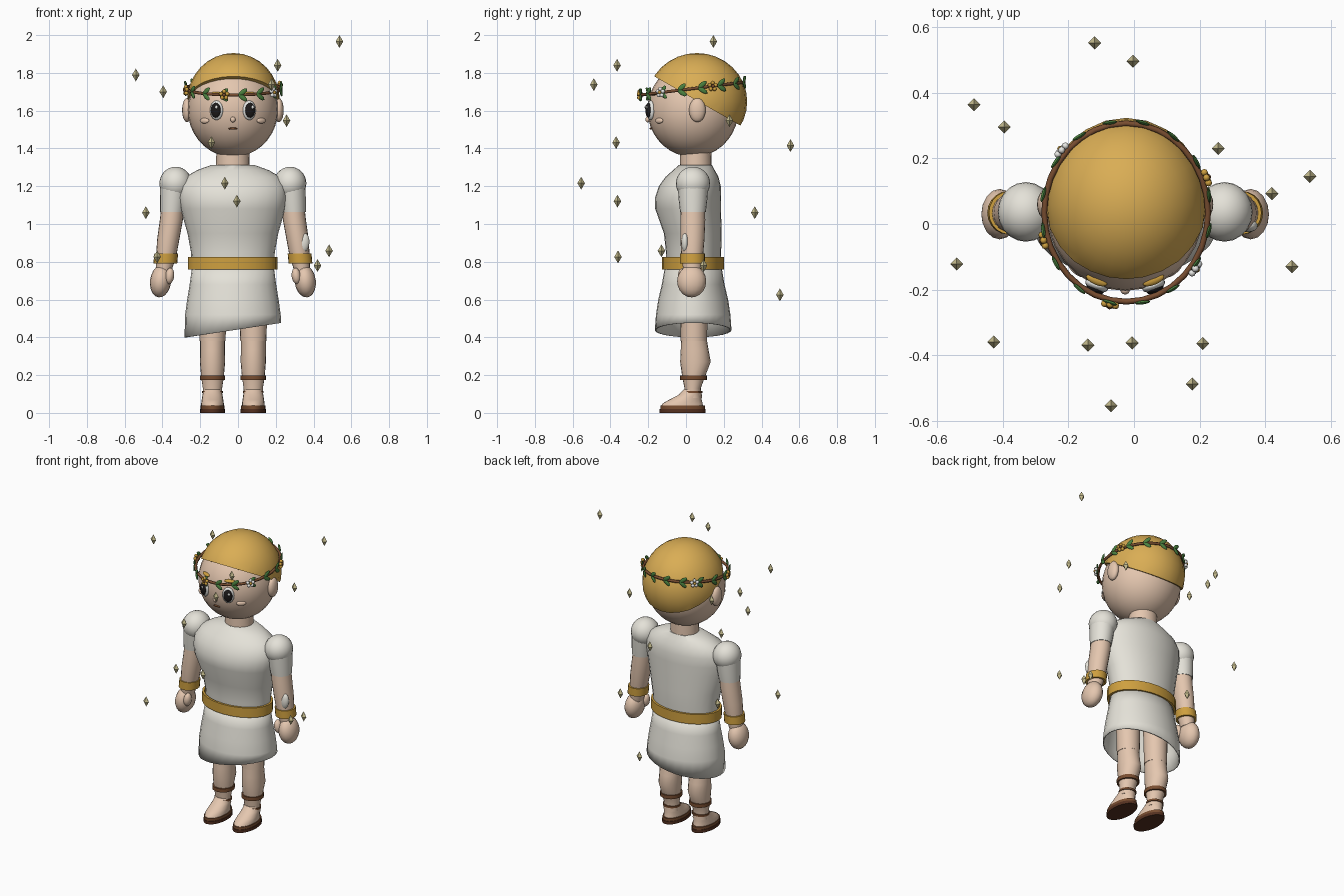
import bpy, bmesh, math
from mathutils import Vector, Matrix, Euler

if "Cube" in bpy.data.objects:
    bpy.data.objects.remove(bpy.data.objects["Cube"])

CX, CY = -0.027, 0.037   # body axis


def material(name, rgb):
    m = bpy.data.materials.new(name)
    m.diffuse_color = (*rgb, 1)
    m.use_nodes = True
    m.node_tree.nodes["Principled BSDF"].inputs["Base Color"].default_value = m.diffuse_color
    return m


SKIN = material("skin", (.78, .57, .43))
CLOTH = material("cloth", (.78, .76, .69))
HAIR = material("hair", (.70, .42, .09))
GOLD = material("gold", (.62, .35, .05))
BROWN = material("brown", (.19, .075, .03))
SOLE = material("dark sole", (.09, .03, .014))
GREEN = material("leaf green", (.07, .22, .05))
BLACK = material("black", (.012, .01, .01))
WHITE = material("white", (.85, .85, .82))
GEM = material("pale gem", (.58, .52, .28))


def finish(name, bm, mat, smooth=35):
    bmesh.ops.recalc_face_normals(bm, faces=bm.faces)
    mesh = bpy.data.meshes.new(name)
    bm.to_mesh(mesh)
    bm.free()
    mesh.materials.append(mat)
    ob = bpy.data.objects.new(name, mesh)
    bpy.context.collection.objects.link(ob)
    if smooth:
        bpy.ops.object.select_all(action='DESELECT')
        ob.select_set(True)
        bpy.context.view_layer.objects.active = ob
        bpy.ops.object.shade_smooth_by_angle(angle=math.radians(smooth))
    return ob


def loft(name, mat, rings, n=20, caps=True, closed=False, slope=0, smooth=40):
    """Stack elliptical rings (cx, cy, z, rx, ry); slope tilts the first ring along x."""
    bm = bmesh.new()
    loops = []
    for k, (cx, cy, z, rx, ry) in enumerate(rings):
        loop = []
        for i in range(n):
            a = 2 * math.pi * i / n
            tilt = slope * rx * math.cos(a) if k == 0 else 0
            loop.append(bm.verts.new((cx + rx * math.cos(a), cy + ry * math.sin(a), z + tilt)))
        loops.append(loop)
    pairs = list(zip(loops, loops[1:])) + ([(loops[-1], loops[0])] if closed else [])
    for a, b in pairs:
        for i in range(n):
            j = (i + 1) % n
            bm.faces.new((a[i], a[j], b[j], b[i]))
    if caps and not closed:
        bm.faces.new(loops[0])
        bm.faces.new(loops[-1])
    return finish(name, bm, mat, smooth)


def band(name, mat, cx, cy, z0, z1, rx, ry, t=.012, n=20):
    return loft(name, mat, [(cx, cy, z0, rx, ry), (cx, cy, z1, rx, ry),
                            (cx, cy, z1, rx - t, ry - t), (cx, cy, z0, rx - t, ry - t)], n, closed=True)


def add_ball(bm, loc, radii, rot=Matrix.Identity(3), u=16, v=10):
    mat = Matrix.Translation(loc) @ rot.to_4x4() @ Matrix.Diagonal((*radii, 1))
    bmesh.ops.create_uvsphere(bm, u_segments=u, v_segments=v, radius=1, matrix=mat)


def ball(name, mat, loc, radii, rot=Matrix.Identity(3), u=16, v=10):
    bm = bmesh.new()
    add_ball(bm, loc, radii, rot, u, v)
    return finish(name, bm, mat, 60)


# Head, neck and nose
HEAD, HR = Vector((CX, CY, 1.605)), Vector((.239, .241, .25))
ball("head", SKIN, HEAD, HR, u=28, v=18)
loft("neck", SKIN, [(CX, .052, 1.26, .09, .085), (CX, .052, 1.42, .087, .082)])
ball("nose", SKIN, (CX, -.203, 1.553), (.014, .012, .015))
ball("mouth", BROWN, (CX, -.185, 1.505), (.024, .008, .006))


def on_face(dx, z):
    """Point on the head front and the turn that follows its surface."""
    dz = z - HEAD.z
    y = -HR.y * math.sqrt(max(0, 1 - (dx / HR.x) ** 2 - (dz / HR.z) ** 2))
    return Vector((CX + dx, CY + y, z)), Euler((dz * 2, 0, math.atan2(dx, -y))).to_matrix()


# Face details and ears
for s, side in ((-1, "left"), (1, "right")):
    p, r = on_face(s * .087, 1.602)
    ball(side + "_eye_white", WHITE, p, (.037, .018, .052), r)
    ball(side + "_pupil", BLACK, p + r @ Vector((0, -.012, 0)), (.028, .014, .040), r)
    ball(side + "_eye_glint", WHITE, p + r @ Vector((.009, -.025, .016)), (.008, .005, .009), r, 10, 6)
    p, r = on_face(s * .087, 1.69)
    ball(side + "_eyebrow", GOLD, p, (.035, .014, .010), r)
    p, r = on_face(s * .150, 1.547)
    ball(side + "_cheek", SKIN, p, (.030, .010, .015), r)
    ball(side + "_ear", SKIN, (CX + s * .243, .06, 1.603), (.026, .044, .064))

# Hair cap: sphere trimmed by a plane sloping down to the back
bm = bmesh.new()
add_ball(bm, (CX + .003, .058, 1.648), (.246, .266, .257), u=24, v=16)
cut = bmesh.ops.bisect_plane(bm, geom=bm.verts[:] + bm.edges[:] + bm.faces[:],
                             plane_co=(0, -.165, 1.78), plane_no=(0, .26, .455), clear_inner=True)
bmesh.ops.holes_fill(bm, edges=[e for e in bm.edges if e.is_boundary])
finish("hair", bm, HAIR)

# Tunic top, skirt with slanted hem, belt
loft("tunic_top", CLOTH, [
    (CX, .04, .74, .215, .140), (CX, .04, .85, .222, .146), (CX, .036, .95, .240, .153),
    (CX, .011, 1.08, .277, .174), (CX, .011, 1.14, .287, .175), (CX, .020, 1.20, .284, .164),
    (CX, .032, 1.25, .250, .140), (CX, .042, 1.285, .19, .110), (CX, .05, 1.312, .115, .088)], 28)
skirt = loft("skirt", CLOTH, [
    (CX, .038, .438, .256, .203), (CX, .038, .52, .253, .197), (CX, .038, .60, .242, .185),
    (CX, .038, .68, .229, .166), (CX, .038, .79, .214, .147)], 28, caps=False, slope=.15)
solid = skirt.modifiers.new("thickness", 'SOLIDIFY')
solid.thickness = .008
band("belt", GOLD, CX - .002, CY, .76, .825, .237, .163, .014, 24)

for s, side in ((-1, "left"), (1, "right")):
    def at(dx):
        return CX + s * dx
    # Sleeve and arm
    ball(side + "_sleeve_puff", CLOTH, (at(.303), CY, 1.215), (.086, .091, .088), u=20, v=14)
    loft(side + "_sleeve", CLOTH, [(at(.322), .037, 1.063, .064, .068), (at(.316), .037, 1.13, .070, .076),
                                   (at(.308), .037, 1.22, .076, .082)])
    loft(side + "_arm", SKIN, [(at(.368), .032, .74, .040, .045), (at(.352), .033, .84, .054, .058),
                               (at(.342), .034, .92, .059, .064), (at(.326), .036, 1.02, .061, .066),
                               (at(.318), .037, 1.10, .060, .064)])
    cuff = loft(side + "_cuff", GOLD, [(at(.358), .034, .79, .063, .066), (at(.353), .034, .843, .063, .066),
                                       (at(.353), .034, .843, .050, .053), (at(.358), .034, .79, .050, .053)],
                closed=True)
    # Hand and thumb
    tilt = Euler((0, s * -.12, 0)).to_matrix()
    ball(side + "_hand", SKIN, (at(.383), .03, .697), (.056, .077, .086), tilt)
    ball(side + "_thumb", SKIN, (at(.335), -.015, .725), (.024, .028, .043), tilt)
    # Leg
    lx = at(.108)
    loft(side + "_thigh", SKIN, [(lx, .042, .38, .069, .070), (lx, .042, .50, .073, .071),
                                 (lx, .04, .72, .078, .076)])
    loft(side + "_calf", SKIN, [(lx, .038, .08, .050, .044), (lx, .035, .13, .051, .043),
                                (lx, .040, .19, .060, .060), (lx, .050, .27, .067, .081),
                                (lx, .046, .33, .066, .074), (lx, .042, .39, .066, .068)])
    band(side + "_calf_strap", BROWN, lx, .040, .174, .198, .067, .071)
    band(side + "_ankle_strap", BROWN, lx, .036, .104, .117, .055, .052)
    # Foot and sandal
    loft(side + "_foot", SKIN, [(lx, -.022, .03, .060, .113), (lx, -.018, .05, .060, .106),
                                (lx, -.003, .07, .057, .086), (lx, .022, .095, .053, .062),
                                (lx, .034, .125, .047, .044)])
    loft(side + "_sole", SOLE, [(lx, -.018, 0, .067, .122), (lx, -.018, .020, .067, .122)])
    loft(side + "_sandal_rim", BROWN, [(lx, -.018, .020, .064, .118), (lx, -.018, .038, .064, .118)])

# Small cloth scrap on the right forearm
ball("arm_cloth", CLOTH, (CX + .375, -.005, .90), (.030, .020, .052), Euler((0, .1, 0)).to_matrix())

# Wreath: tilted ring with paired leaves
WC, WRX, WRY = Vector((-.024, .035, 1.717)), .250, .272


def on_wreath(a):
    x, y = WRX * math.cos(a), WRY * math.sin(a)
    return WC + Vector((x, y, .125 * y))


bm = bmesh.new()
N, M, TUBE = 32, 6, .009
grid = []
for i in range(N):
    a = 2 * math.pi * i / N
    out = Vector((math.cos(a), math.sin(a), 0))
    grid.append([bm.verts.new(on_wreath(a) + TUBE * (out * math.cos(b) + Vector((0, 0, math.sin(b)))))
                 for b in (2 * math.pi * j / M for j in range(M))])
for i in range(N):
    for j in range(M):
        p, q, k = grid[i], grid[(i + 1) % N], (j + 1) % M
        bm.faces.new((p[j], q[j], q[k], p[k]))
finish("wreath_ring", bm, BROWN, 70)

bm = bmesh.new()
for i in range(16):
    a = 2 * math.pi * (i + .3) / 16
    out = Vector((math.cos(a), math.sin(a), 0))
    tan = (on_wreath(a + .05) - on_wreath(a - .05)).normalized()
    for v in (-1, 1):
        along = (tan + Vector((0, 0, .75 * v))).normalized()
        wide = out.cross(along).normalized()
        rot = Matrix((along, wide, along.cross(wide))).transposed()
        add_ball(bm, on_wreath(a) + out * .007 + along * .025, (.029, .013, .006), rot, 8, 6)
finish("wreath_leaves", bm, GREEN, 50)

# Blossoms on the wreath
for k, (x, y, petal, heart) in enumerate([(-.29, -.055, GOLD, BROWN), (-.075, -.258, GOLD, BROWN),
                                          (.24, .15, GOLD, BROWN), (.20, -.147, WHITE, GOLD),
                                          (-.23, .235, WHITE, GOLD)]):
    a = math.atan2((y - WC.y) / WRY, (x - WC.x) / WRX)
    out, tan = Vector((math.cos(a), math.sin(a), 0)), Vector((-math.sin(a), math.cos(a), 0))
    c = on_wreath(a) + out * .014
    bm = bmesh.new()
    for j in range(5):
        b = 2 * math.pi * j / 5 + math.pi / 2
        add_ball(bm, c + .018 * (tan * math.cos(b) + Vector((0, 0, math.sin(b)))), (.011,) * 3, u=8, v=6)
    finish(f"blossom_{k}", bm, petal, 60)
    ball(f"blossom_heart_{k}", heart, c + out * .006, (.009,) * 3, u=8, v=6)

# Floating gems: stretched octahedra
gems = [(.537, .145, 1.966), (-.541, -.122, 1.789), (-.396, .296, 1.70), (.21, -.365, 1.84),
        (.257, .23, 1.547), (-.141, -.37, 1.431), (-.07, -.555, 1.216), (-.006, -.363, 1.121),
        (-.488, .364, 1.06), (-.428, -.36, .826), (.482, -.13, .858), (.421, .093, .78),
        (.178, -.488, 1.738), (-.12, .553, 1.415), (-.003, .497, .625)]
for k, g in enumerate(gems):
    bm = bmesh.new()
    ring = [bm.verts.new((g[0] + dx, g[1] + dy, g[2])) for dx, dy in ((.02, 0), (0, .02), (-.02, 0), (0, -.02))]
    for tip in (-.034, .034):
        apex = bm.verts.new((g[0], g[1], g[2] + tip))
        for i in range(4):
            bm.faces.new((ring[i], ring[(i + 1) % 4], apex))
    finish(f"gem_{k}", bm, GEM, 0)
